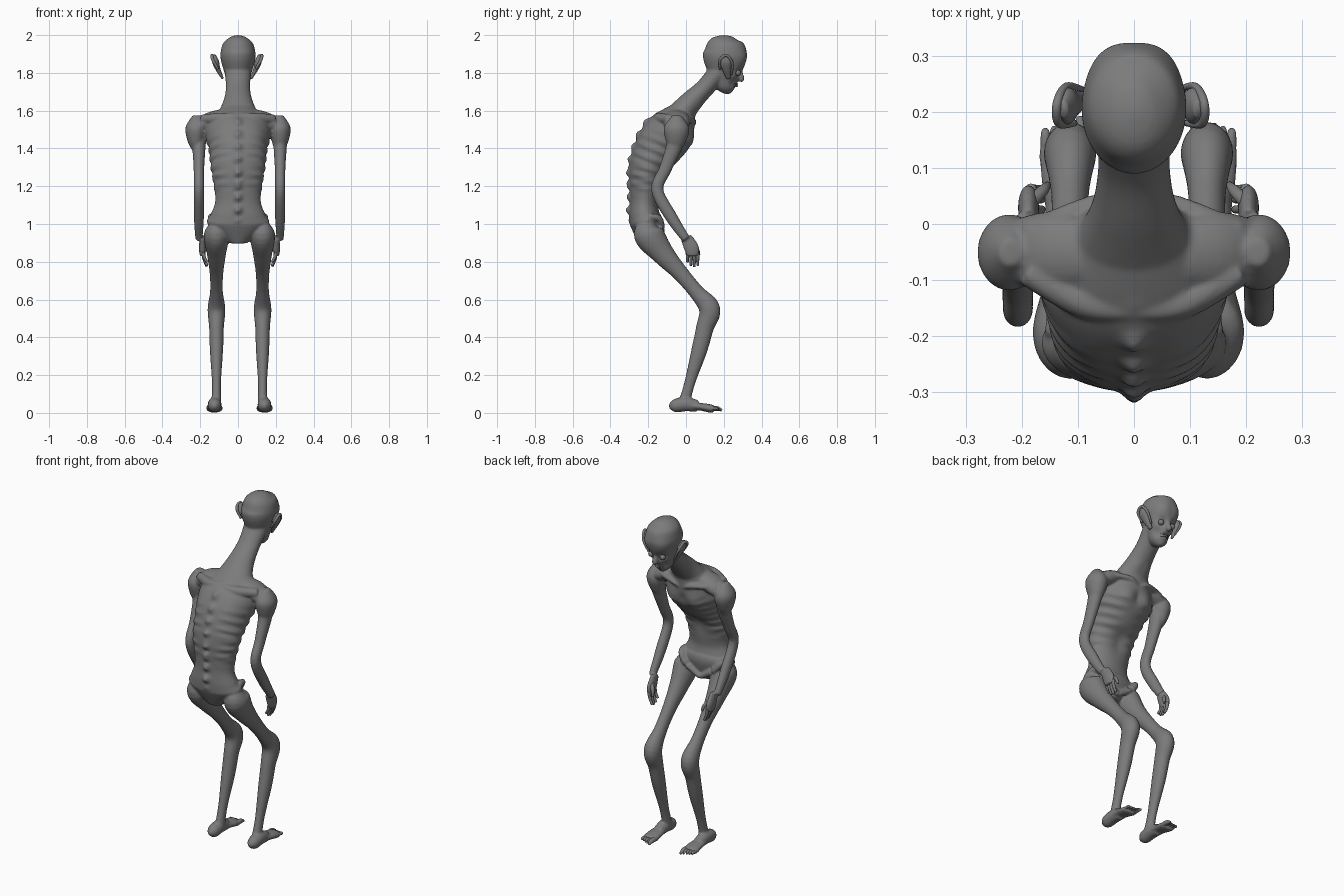
import bpy, bmesh, math
from mathutils import Vector

if "Cube" in bpy.data.objects:
    bpy.data.objects.remove(bpy.data.objects["Cube"])

skin = bpy.data.materials.new("ashen_skin")
skin.use_nodes = True
colour = (.2, .2, .2, 1)
skin.diffuse_color = colour
skin.node_tree.nodes["Principled BSDF"].inputs["Base Color"].default_value = colour


def spline(rows, steps):
    """Smooth Catmull-Rom curve through rows of equal length."""
    padded = [rows[0], *rows, rows[-1]]
    curve = []
    for i in range(len(rows) - 1):
        columns = list(zip(*padded[i:i + 4]))
        for step in range(steps):
            t = step / steps
            point = []
            for before, start, end, after in columns:
                lead, trail = (end - before) / 2, (after - start) / 2
                gap = end - start
                curl = lead + trail - 2 * gap
                point.append(start + t * (lead + t * (gap - lead - curl + t * curl)))
            curve.append(point)
    return curve + [list(rows[-1])]


def loft(name, rows, sides=20, steps=6, relief=None):
    """Skin elliptical rings along a path; a row is x, y, z, half width, half depth."""
    rows = spline(rows, steps)
    centres = [Vector(row[:3]) for row in rows]
    last = len(rows) - 1
    bm = bmesh.new()
    rings = []
    for i, (centre, row) in enumerate(zip(centres, rows)):
        along = (centres[min(i + 1, last)] - centres[max(i - 1, 0)]).normalized()
        guide = Vector((1, 0, 0)) if abs(along.x) < .8 else Vector((0, 1, 0))
        across = (guide - along * along.dot(guide)).normalized()
        deep = along.cross(across)
        ring = []
        for k in range(sides):
            angle = math.tau * k / sides
            offset = across * math.cos(angle) * row[3] + deep * math.sin(angle) * row[4]
            point = centre + offset
            if relief:
                outward = offset.normalized()
                point += outward * relief(point, outward)
            ring.append(bm.verts.new(point))
        rings.append(ring)
    for lower, upper in zip(rings, rings[1:]):
        for k in range(sides):
            bm.faces.new((lower[k - 1], lower[k], upper[k], upper[k - 1]))
    bm.faces.new(rings[0])
    bm.faces.new(rings[-1])
    bmesh.ops.recalc_face_normals(bm, faces=bm.faces)
    for face in bm.faces:
        face.smooth = True
    mesh = bpy.data.meshes.new(name)
    bm.to_mesh(mesh)
    bm.free()
    mesh.materials.append(skin)
    part = bpy.data.objects.new(name, mesh)
    bpy.context.collection.objects.link(part)
    return part


def trunk(name, rows, relief, sides=64):
    """Central part; a row is y, z, half width, half depth."""
    return loft(name, [(0, *row) for row in rows], sides, 8, relief)


def swell(point, place, size, amount):
    """Soft swelling, or dent if negative, on both sides of the middle."""
    mirrored = Vector((abs(point.x), point.y, point.z))
    return amount * math.exp(-((mirrored - Vector(place)).length / size) ** 2)


def fade(value, low, high, soft):
    """One inside the band, easing to zero at its ends."""
    return max(0, min(1, (value - low) / soft, (high - value) / soft))


def torso_relief(point, outward):
    """Vertebrae, ribs, shoulder blades, chest and hollow belly."""
    back, front = max(0, -outward.y), max(0, outward.y)
    spine = math.exp(-(point.x / .018) ** 2) * fade(point.z, 1, 1.6, .05)
    vertebrae = .024 * back * spine * (.5 + math.sin(point.z * 95) / 2)
    flank = fade(abs(point.x), .03, .3, .06) * fade(point.z, 1.14, 1.5, .08)
    ribs = .005 * flank * math.sin((point.z + .4 * point.y) * 110)
    blades = back * swell(point, (.1, -.2, 1.46), .06, .014)
    chest = front * swell(point, (.07, .04, 1.45), .05, .025)
    hollow = front * swell(point, (0, .04, 1.45), .03, -.012)
    belly = front * swell(point, (0, -.1, 1.24), .07, -.02)
    return vertebrae + ribs + blades + chest + hollow + belly


def neck_relief(point, outward):
    """Cords at either side of the throat."""
    return swell(point, (.035, .06, 1.63), .03, .01) * max(0, outward.y)


def head_relief(point, outward):
    """Brow, eye sockets, hollow cheeks, cheekbones and mouth."""
    brow = swell(point, (.05, .3, 1.87), .05, .01)
    sockets = swell(point, (.038, .29, 1.8), .022, -.022)
    cheeks = swell(point, (.055, .26, 1.74), .028, -.016)
    cheekbones = swell(point, (.06, .26, 1.78), .018, .01)
    mouth = swell(point, (0, .27, 1.737), .014, -.008)
    return brow + sockets + cheeks + cheekbones + mouth


# Trunk and head
flesh = [
    trunk("body", [(-.2, .9, .05, .05), (-.21, 1, .16, .085), (-.22, 1.05, .145, .08),
                   (-.22, 1.13, .12, .075), (-.2, 1.29, .142, .1), (-.145, 1.4, .155, .125),
                   (-.075, 1.5, .17, .125), (0, 1.61, .09, .06)], torso_relief, 96),
    trunk("neck", [(-.06, 1.54, .13, .08), (.02, 1.64, .08, .06), (.1, 1.72, .064, .05),
                   (.17, 1.8, .07, .055)], neck_relief),
    trunk("head", [(.23, 1.69, .012, .012), (.22, 1.72, .045, .05), (.21, 1.77, .062, .077),
                   (.205, 1.87, .091, .112), (.205, 1.92, .09, .112), (.2, 1.96, .076, .09),
                   (.2, 1.99, .04, .05), (.2, 2, .005, .005)], head_relief),
    loft("nose", [(0, .285, 1.82, .008, .008), (0, .292, 1.77, .017, .017),
                  (0, .285, 1.755, .008, .008)])]
for name, z in (("upper_lip", 1.741), ("lower_lip", 1.73)):
    loft(name, [(x, .27 - abs(x) * .7, z, .005, .005) for x in (-.025, 0, .025)])

for side, sign in (("left", 1), ("right", -1)):
    def tube(name, rows, shift=0.0, flat=1):
        """Mirrored part; a row is x, y, z, radius, with depth from the flat factor."""
        return loft(side + "_" + name,
                    [(sign * x + shift, y, z, r, r * flat) for x, y, z, r in rows])

    def limb(name, x, rows, flat):
        """Mirrored part in an upright plane; a row is y, z, radius."""
        return tube(name, [(x, *row) for row in rows], .008, flat)

    # Eye and ear
    bpy.ops.mesh.primitive_uv_sphere_add(radius=.016, location=(sign * .038, .274, 1.8))
    eye = bpy.context.object
    eye.name = side + "_eye"
    eye.data.materials.append(skin)
    bpy.ops.object.shade_smooth()
    tube("ear", [(.075, .225, 1.77, .006), (.1, .215, 1.82, .013), (.113, .21, 1.86, .018),
                 (.12, .205, 1.895, .008)], -.006, 1.8)
    tube("ear_rim", [(.085, .24, 1.79, .005), (.115, .245, 1.85, .007), (.131, .215, 1.893, .008),
                     (.128, .18, 1.87, .008), (.1, .18, 1.82, .006)], -.006)

    # Shoulder girdle
    flesh += [
        tube("trapezius", [(.02, -.06, 1.59, .045), (.14, -.05, 1.548, .072),
                           (.22, -.05, 1.51, .055)], flat=.65),
        tube("collar_bone", [(.015, .035, 1.525, .014), (.07, .038, 1.545, .015),
                             (.19, -.01, 1.55, .016)]),
        tube("shoulder_ridge", [(.19, -.085, 1.555, .025), (.09, -.14, 1.56, .028),
                                (.01, -.155, 1.57, .018)]),
        tube("shoulder_cap", [(-.05 * -4.4, -.05, 1.575, .02), (.222, -.05, 1.51, .056),
                              (.222, -.055, 1.44, .045), (.215, -.06, 1.38, .02)], flat=1.2)]

    # Arm and hand
    flesh += [
        limb("arm", .215, [(-.05, 1.52, .04), (-.06, 1.42, .036), (-.11, 1.29, .028),
                           (-.152, 1.18, .027), (-.08, 1.04, .027), (0, .92, .019)], 1.2),
        limb("palm", .196, [(0, .93, .015), (.03, .87, .019), (.035, .83, .014)], 2.1)]
    for i, finger in enumerate(("index", "middle", "ring", "little")):
        y = .062 - i * .018
        length = .075 - .006 * (i - 1) ** 2
        tube(finger + "_finger", [(.192 - .02 * t * t, y, .85 - length * t, .01 - .003 * t)
                                  for t in (0, .5, 1)], .008)
    tube("thumb", [(.19, .04, .89, .012), (.17, .06, .865, .01), (.162, .07, .835, .006)], .008)

    # Hip crest, leg and foot
    flesh += [
        tube("hip_crest", [(.145, -.2, 1.04, .016), (.13, -.145, 1.03, .018),
                           (.09, -.13, .98, .018), (0, -.135, .92, .014)]),
        limb("leg", .122, [(-.2, 1.02, .02), (-.2, .95, .066), (-.12, .84, .05),
                           (-.03, .74, .036), (.055, .64, .034), (.125, .55, .047),
                           (.1, .45, .039), (.07, .33, .035), (.02, .16, .024),
                           (-.01, .05, .026)], 1.2),
        limb("heel_and_arch", .132, [(-.09, .034, .01), (-.06, .038, .033), (0, .046, .036),
                                     (.06, .036, .03)], 1.05),
        limb("ball_of_foot", .133, [(.0, .04, .03), (.08, .032, .041), (.13, .023, .044),
                                    (.15, .02, .036)], .5)]
    for i in range(5):
        radius = .008 if i else .013
        tip = .19 - i * .006
        limb("toe_%d" % (i + 1), .104 + i * .0155,
             [(.12, .022, radius), (.16, .024, radius), (tip, .014, radius / 2)], 1)

# Fuse the large parts into one continuous skin
bpy.ops.object.select_all(action="DESELECT")
for part in flesh:
    part.select_set(True)
bpy.context.view_layer.objects.active = flesh[0]
bpy.ops.object.join()
body = bpy.context.object
remesh = body.modifiers.new("fuse", "REMESH")
remesh.mode = "VOXEL"
remesh.voxel_size = .006
remesh.use_smooth_shade = True
relax = body.modifiers.new("relax", "SMOOTH")
relax.factor = .5
relax.iterations = 6
